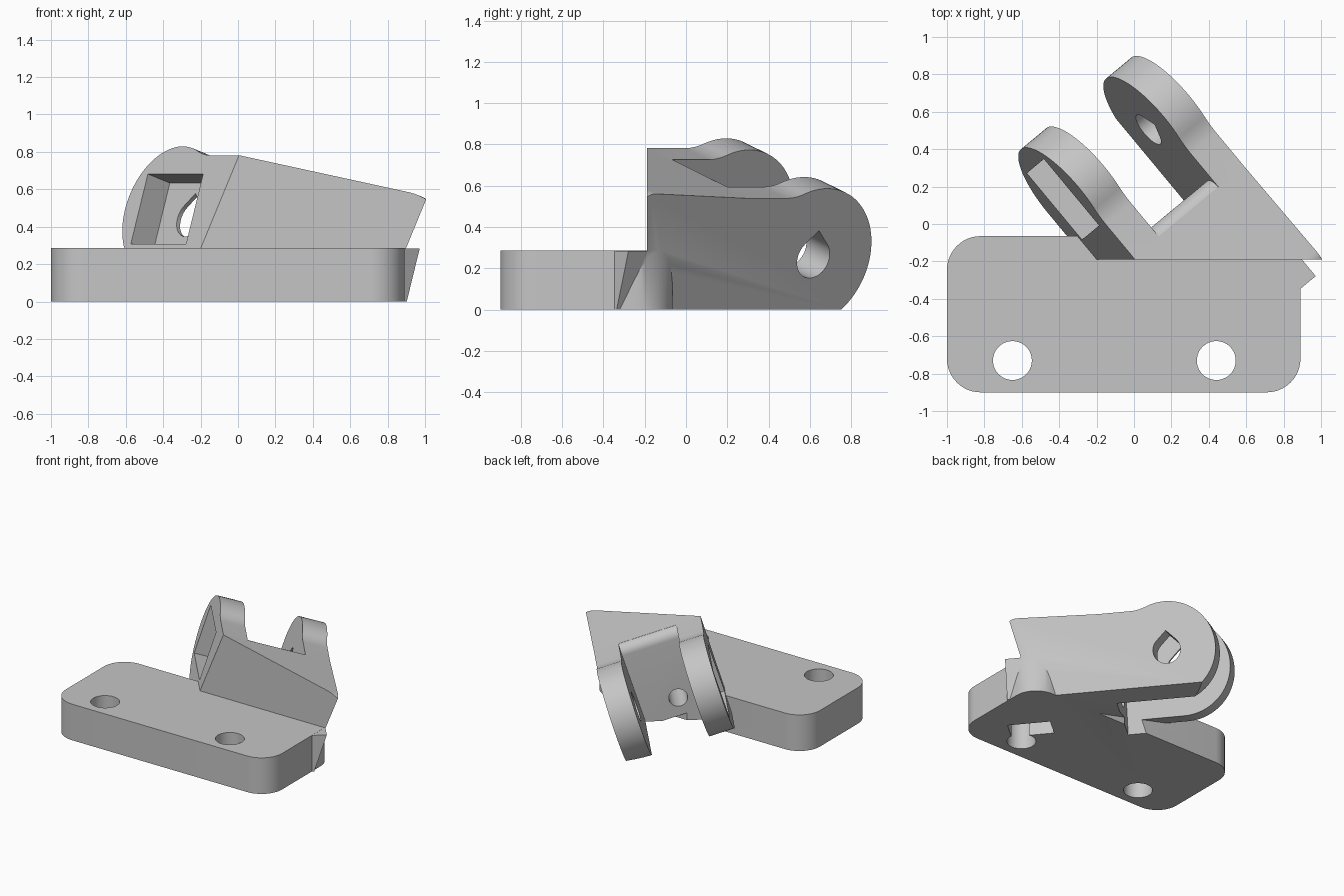
import bpy, bmesh
from math import sin, cos, radians, pi
from mathutils import Vector

cube = bpy.data.objects.get("Cube")
if cube:
    bpy.data.objects.remove(cube, do_unlink=True)

grey = bpy.data.materials.new("light grey")
grey.use_nodes = True
grey.diffuse_color = (0.56, 0.56, 0.56, 1)
for node in grey.node_tree.nodes:
    if node.type == 'BSDF_PRINCIPLED':
        node.inputs["Base Color"].default_value = grey.diffuse_color

# Tilted frame of the hinge: along the ears, across them, and up
YAW, ROLL = radians(39.7), radians(17.6)
Z = Vector((0, 0, 1))
ALONG = Vector((-sin(YAW), cos(YAW), 0))
SIDE = Vector((cos(YAW), sin(YAW), 0))
TILTED = (ALONG, SIDE * sin(ROLL) + Z * cos(ROLL), SIDE * cos(ROLL) - Z * sin(ROLL))
LEVEL = (ALONG, Z, SIDE)
FLAT = (Vector((1, 0, 0)), Vector((0, 1, 0)), Z)


def arc(cx, cy, r, start, end, steps=12):
    angles = [radians(start + (end - start) * i / steps) for i in range(steps + 1)]
    return [(cx + r * cos(a), cy + r * sin(a)) for a in angles]


def rect(x0, x1, y0, y1):
    return [(x0, y0), (x1, y0), (x1, y1), (x0, y1)]


def prism(name, outline, low, high, frame):
    """Extrude an outline along the third axis of a frame."""
    a, b, c = frame
    bm = bmesh.new()
    ends = [[bm.verts.new(a * x + b * y + c * t) for x, y in outline] for t in (low, high)]
    bm.faces.new(ends[0])
    bm.faces.new(ends[1])
    n = len(outline)
    for i in range(n):
        j = (i + 1) % n
        bm.faces.new((ends[0][i], ends[0][j], ends[1][j], ends[1][i]))
    bmesh.ops.recalc_face_normals(bm, faces=bm.faces)
    mesh = bpy.data.meshes.new(name)
    bm.to_mesh(mesh)
    bm.free()
    mesh.materials.append(grey)
    obj = bpy.data.objects.new(name, mesh)
    bpy.context.collection.objects.link(obj)
    return obj


def combine(target, other, operation):
    """Apply a boolean and remove the helper."""
    mod = target.modifiers.new(operation, 'BOOLEAN')
    mod.object, mod.operation, mod.solver = other, operation, 'EXACT'
    bpy.context.view_layer.objects.active = target
    bpy.ops.object.modifier_apply(modifier=mod.name)
    bpy.data.objects.remove(other, do_unlink=True)


# Ear and body dimensions in the tilted frame
PIVOT, REACH = (0.339, 0.405), 0.355
FRONT, BOTTOM, TOP, RIDGE = -0.835, 0.05, 0.71, -0.148
LEFT, RIGHT, EAR = -0.348, 0.457, 0.185

# Hinge block: round back end, low ridge and rounded front corner
block = ([(FRONT, BOTTOM)] + arc(*PIVOT, REACH, -90, 112.7, 44)
         + arc(0.09, TOP + 0.29, 0.29, -67.3, -90, 8) + [(RIDGE, TOP)]
         + arc(FRONT + 0.1, TOP - 0.077, 0.1, 88, 180, 10))
bracket = prism("hinge_bracket", block, LEFT, RIGHT, TILTED)

# Trim the block over the front of the plate
combine(bracket, prism("front_trim", rect(-2, 2, -2, -0.19), 0.284, 2, FLAT), 'DIFFERENCE')

# Mounting plate with rounded corners
X0, X1, Y0, Y1, R = -1, 0.89, -0.9, -0.065, 0.18
plate = (arc(X1 - R, Y0 + R, R, -90, 0) + arc(X1 - R, Y1 - R, R, 0, 90)
         + arc(X0 + R, Y1 - R, R, 90, 180) + arc(X0 + R, Y0 + R, R, 180, 270))
combine(bracket, prism("plate", plate, -0.15, 0.285, FLAT), 'UNION')
combine(bracket, prism("floor_trim", rect(-2, 2, -2, 2), -2, 0, FLAT), 'DIFFERENCE')

# Gap between the ears, leaving a rounded top edge on the body
rounded_edge = arc(RIDGE, TOP - 0.075, 0.075, 80, 0, 8)
gap = ([(rounded_edge[0][0], 1.2)] + rounded_edge
       + [(rounded_edge[-1][0], -1), (1.2, -1), (1.2, 1.2)])
combine(bracket, prism("ear_gap", gap, LEFT + EAR, RIGHT - EAR, TILTED), 'DIFFERENCE')

# Screw holes through the plate
for x in (-0.65, 0.44):
    hole = arc(x, -0.73, 0.104, 0, 360, 40)[:-1]
    combine(bracket, prism("screw_hole", hole, -1, 1, FLAT), 'DIFFERENCE')

# Teardrop pivot hole through both ears
teardrop = arc(*PIVOT, 0.1, 135, 405, 30) + [(PIVOT[0], PIVOT[1] + 0.1414)]
combine(bracket, prism("pivot_hole", teardrop, -1, 1, TILTED), 'DIFFERENCE')

# Square pocket in the outer face of the left ear
combine(bracket, prism("ear_pocket", rect(0.113, 0.575, 0.212, 0.605),
                       LEFT - 0.1, LEFT + 0.16, TILTED), 'DIFFERENCE')

# Slot under the plate and the bolt hole running back from it
combine(bracket, prism("slot", rect(-0.9, -0.59, -0.1, 0.22), -0.05, 0.116, LEVEL),
        'DIFFERENCE')
bolt = arc(0.18, 0.05, 0.068, 0, 360, 28)[:-1]
combine(bracket, prism("bolt_hole", bolt, -0.75, 0.1, (Z, SIDE, ALONG)), 'DIFFERENCE')

bpy.ops.object.select_all(action='DESELECT')
bracket.select_set(True)
bpy.context.view_layer.objects.active = bracket
bpy.ops.object.shade_smooth_by_angle(angle=pi / 6)
